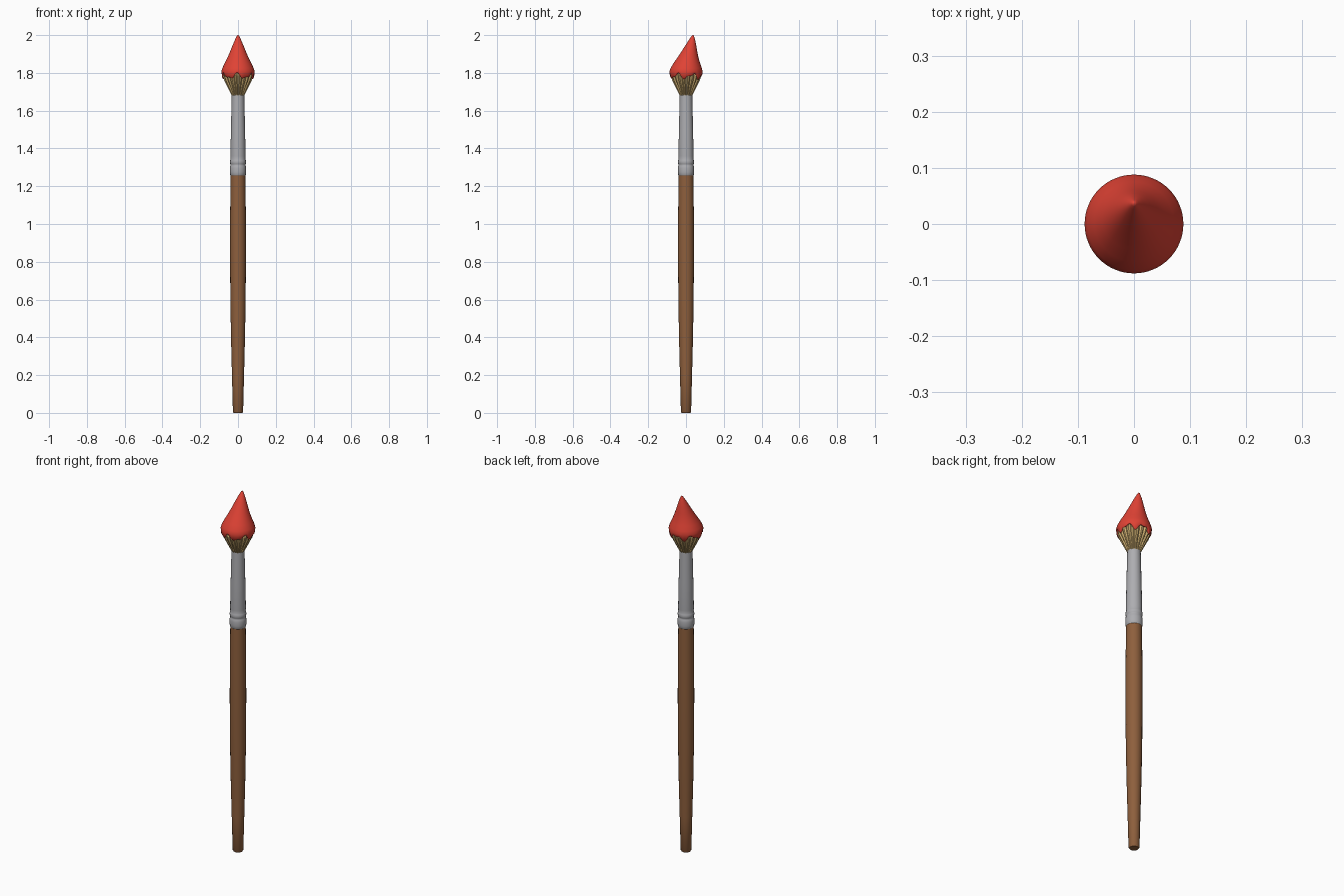
import bpy, bmesh, math

if "Cube" in bpy.data.objects:
    bpy.data.objects.remove(bpy.data.objects["Cube"])

def material(name, rgb):
    m = bpy.data.materials.new(name)
    m.diffuse_color = (*rgb, 1)
    m.use_nodes = True
    m.node_tree.nodes["Principled BSDF"].inputs["Base Color"].default_value = m.diffuse_color
    return m

WOOD = material("brown wood", (0.27, 0.115, 0.046))
METAL = material("grey metal", (0.42, 0.42, 0.44))
HAIR = material("tan bristle", (0.64, 0.44, 0.17))
PAINT = material("red paint", (0.74, 0.055, 0.035))

def loft(name, rings, sides, mat, point, angle=40):
    """Skin a stack of rings; point(ring, a, i) gives each vertex."""
    bm = bmesh.new()
    rows = [[bm.verts.new(point(r, 2 * math.pi * i / sides, i)) for i in range(sides)]
            for r in rings]
    for lo, hi in zip(rows, rows[1:]):
        for i in range(sides):
            j = (i + 1) % sides
            bm.faces.new((lo[i], lo[j], hi[j], hi[i]))
    bm.faces.new(rows[0][::-1])
    bm.faces.new(rows[-1])
    bmesh.ops.recalc_face_normals(bm, faces=bm.faces)
    me = bpy.data.meshes.new(name)
    bm.to_mesh(me)
    bm.free()
    me.materials.append(mat)
    ob = bpy.data.objects.new(name, me)
    bpy.context.collection.objects.link(ob)
    bpy.ops.object.select_all(action='DESELECT')
    ob.select_set(True)
    bpy.context.view_layer.objects.active = ob
    bpy.ops.object.shade_smooth_by_angle(angle=math.radians(angle))
    return ob

def circle(r, a, i):
    z, rad = r
    return (rad * math.cos(a), rad * math.sin(a), z)

# Tapered wooden handle
loft("handle", [(0, .023), (.006, .027), (.2, .032), (.4, .037), (.6, .0405),
                (.85, .042), (1.05, .0415), (1.27, .039)], 20, WOOD, circle)

# Metal ferrule with two crimped beads
loft("ferrule", [(1.255, .038), (1.26, .041), (1.275, .043), (1.295, .043), (1.308, .041),
                 (1.313, .0385), (1.318, .041), (1.328, .043), (1.338, .041), (1.343, .039),
                 (1.36, .040), (1.5, .0375), (1.685, .033)], 20, METAL, circle, 60)

# Flared bristles with grooves
def hair_radius(z):
    pts = [(1.67, .028), (1.68, .033), (1.70, .0435), (1.73, .058), (1.76, .0735), (1.785, .082), (1.83, .083)]
    for (z0, r0), (z1, r1) in zip(pts, pts[1:]):
        if z <= z1:
            return r0 + (r1 - r0) * (z - z0) / (z1 - z0)
    return pts[-1][1]

def hair(z, a, i):
    rad = hair_radius(z) * (0.91 if i % 3 == 0 else 1.0)
    if z > 1.8:
        rad *= 0.8
    return circle((z, rad), a, i)

loft("bristles", [1.67, 1.68, 1.70, 1.73, 1.76, 1.785, 1.82], 60, HAIR, hair, 25)

# Paint-loaded tip, bent toward +y, with a dripping lower edge
def drip_z(a):
    return 1.782 + .012 * math.sin(6 * a - 1.2) + .007 * math.sin(11 * a + .6)

def paint(r, a, i):
    z, rad, off = r
    if z < 1.79:                       # the two lowest rings follow the drips
        z = drip_z(a) + (z - 1.78)
        rad = hair_radius(z) + rad
    return (rad * math.cos(a), off + rad * math.sin(a), z)

loft("paint_tip", [(1.785, -.012, 0), (1.78, .001, 0), (1.784, .0045, 0), (1.808, .088, 0),
                   (1.825, .083, .001), (1.85, .071, .004), (1.88, .056, .010),
                   (1.91, .043, .017), (1.94, .031, .024), (1.97, .0185, .031),
                   (1.99, .009, .035), (1.997, .005, .0365), (2.0, .002, .037)],
     64, PAINT, paint, 60)
